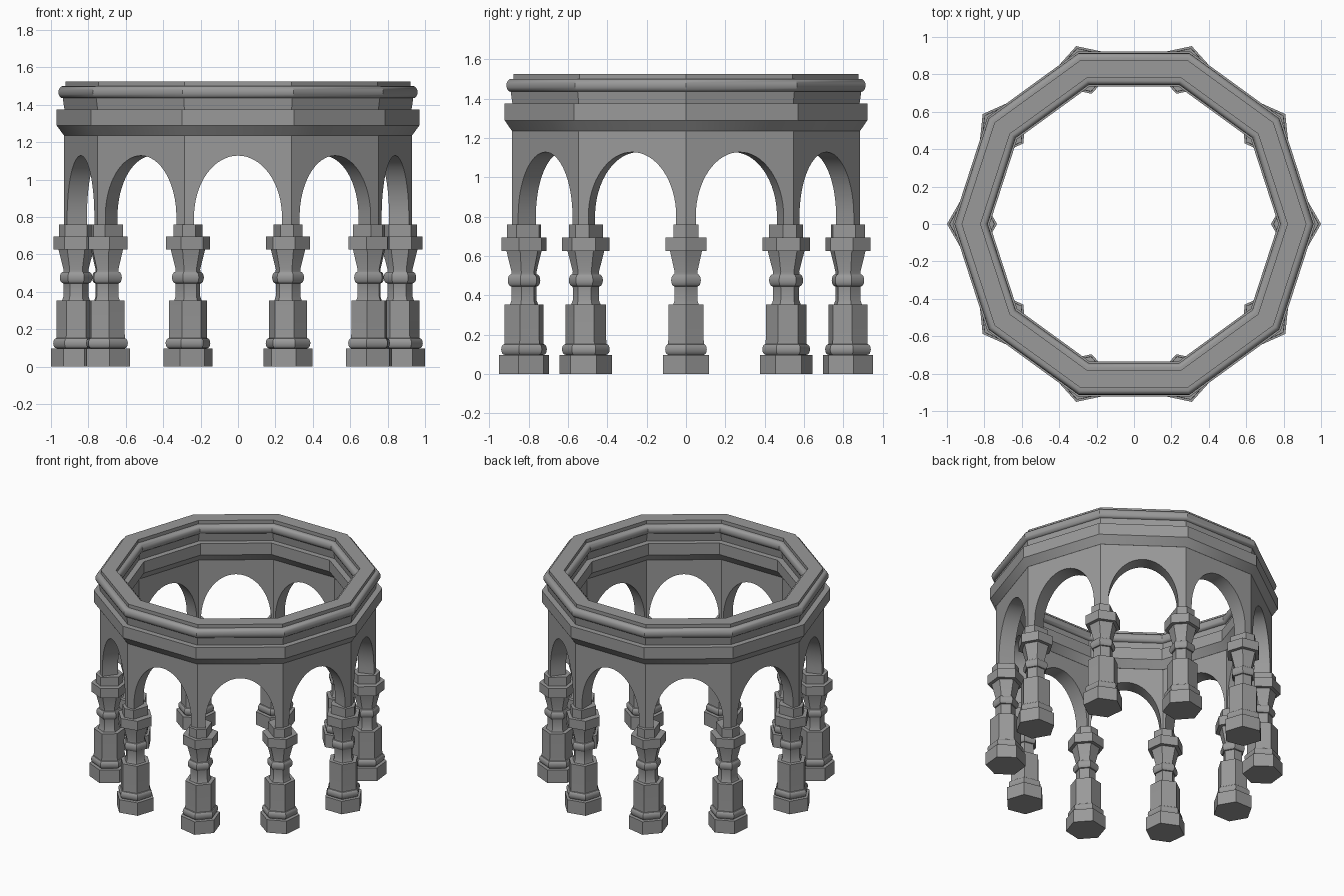
import bpy, bmesh, math

cube = bpy.data.objects.get("Cube")
if cube:
    bpy.data.objects.remove(cube, do_unlink=True)

stone = bpy.data.materials.new("grey_stone")
stone.use_nodes = True
grey = (0.32, 0.32, 0.32, 1)
stone.diffuse_color = grey
stone.node_tree.nodes["Principled BSDF"].inputs["Base Color"].default_value = grey

SIDES = 10
STEP = math.tau / SIDES
TAN = math.tan(STEP / 2)


def finish(name, bm):
    """Weld, orient and turn a bmesh into a shaded object."""
    bmesh.ops.remove_doubles(bm, verts=bm.verts, dist=0.0005)
    bmesh.ops.recalc_face_normals(bm, faces=bm.faces)
    mesh = bpy.data.meshes.new(name)
    bm.to_mesh(mesh)
    bm.free()
    mesh.materials.append(stone)
    ob = bpy.data.objects.new(name, mesh)
    bpy.context.collection.objects.link(ob)
    bpy.ops.object.select_all(action='DESELECT')
    ob.select_set(True)
    bpy.context.view_layer.objects.active = ob
    bpy.ops.object.shade_smooth_by_angle(angle=math.radians(30))
    return ob


def bulge(r, z0, z1, depth, n=8):
    """Half-round moulding between two heights."""
    return [(r + depth * math.sin(math.pi * i / n),
             (z0 + z1) / 2 - (z1 - z0) / 2 * math.cos(math.pi * i / n))
            for i in range(n + 1)]


def bridge(bm, a, b):
    for i in range(len(a)):
        j = (i + 1) % len(a)
        bm.faces.new((a[i], a[j], b[j], b[i]))


# Entablature: the same mouldings outside and inside, swept round the decagon
MIDDLE = 0.871
half = [(0.059, 1.235), (0.099, 1.29), (0.099, 1.375), (0.057, 1.375)]
half += bulge(0.066, 1.435, 1.5, 0.023)
half += [(0.051, 1.5), (0.051, 1.525)]
section = [(MIDDLE + o, z) for o, z in half] + [(MIDDLE - o, z) for o, z in reversed(half)]
bm = bmesh.new()
rings = [[bm.verts.new((r * math.cos(k * STEP), r * math.sin(k * STEP), z))
          for r, z in section] for k in range(SIDES)]
for k in range(SIDES):
    bridge(bm, rings[k], rings[(k + 1) % SIDES])
finish("entablature", bm)

# Arcade wall: ten mitred panels, each with an elliptical arch opening
OUTER, INNER = 0.884, 0.773
BOTTOM, SPRING, CROWN, TOP = 0.755, 0.8, 1.128, 1.236
SPAN, ARCH_STEPS = 0.235, 32
arch = [(-SPAN, BOTTOM)]
for i in range(ARCH_STEPS + 1):
    a = math.pi * i / ARCH_STEPS
    arch.append((-SPAN * math.cos(a), SPRING + (CROWN - SPRING) * math.sin(a)))
arch.append((SPAN, BOTTOM))

bm = bmesh.new()
for k in range(SIDES):
    a = (k + 0.5) * STEP
    c, s = math.cos(a), math.sin(a)
    loops = []
    for d in (OUTER, INNER):
        e = d * TAN
        outline = [(-e, BOTTOM)] + arch + [(e, BOTTOM), (e, TOP), (-e, TOP)]
        loops.append([bm.verts.new((d * c - u * s, d * s + u * c, z)) for u, z in outline])
    front, back = loops
    bm.faces.new(front)
    bm.faces.new(list(reversed(back)))
    for i in range(len(front) - 3):
        bm.faces.new((front[i], front[i + 1], back[i + 1], back[i]))
finish("arcade_wall", bm)

# Column: hexagonal sections with one corner pointing outwards
profile = [(0.134, 0), (0.134, 0.096), (0.105, 0.096)]
profile += bulge(0.105, 0.098, 0.152, 0.017)
profile += [(0.104, 0.175), (0.104, 0.353), (0.075, 0.353), (0.067, 0.375), (0.067, 0.44)]
profile += bulge(0.068, 0.445, 0.507, 0.019)
profile += [(0.067, 0.52), (0.094, 0.626), (0.121, 0.626), (0.121, 0.695), (0.08, 0.695)]


def hexagon(r):
    return [(r * math.cos(i * math.tau / 6), r * math.sin(i * math.tau / 6)) for i in range(6)]


def stack(bm, levels):
    """Loft a list of (outline, height) levels and cap both ends."""
    loops = [[bm.verts.new((x, y, z)) for x, y in pts] for pts, z in levels]
    for a, b in zip(loops, loops[1:]):
        bridge(bm, a, b)
    bm.faces.new(list(reversed(loops[0])))
    bm.faces.new(loops[-1])


bm = bmesh.new()
stack(bm, [(hexagon(r), z) for r, z in profile])
# Narrow impost block under the arches
impost = [(0.09, 0), (0.06, 0.063), (-0.06, 0.063), (-0.09, 0), (-0.06, -0.063), (-0.06 + 0.12, -0.063)]
stack(bm, [(impost, 0.69), (impost, 0.76)])
first = finish("column_1", bm)

# Repeat the column at every corner of the decagon
COLUMN_RADIUS = 0.866
for k in range(SIDES):
    ob = first if k == 0 else first.copy()
    if k:
        ob.name = f"column_{k + 1}"
        bpy.context.collection.objects.link(ob)
    a = k * STEP
    ob.location = (COLUMN_RADIUS * math.cos(a), COLUMN_RADIUS * math.sin(a), 0)
    ob.rotation_euler = (0, 0, a)
